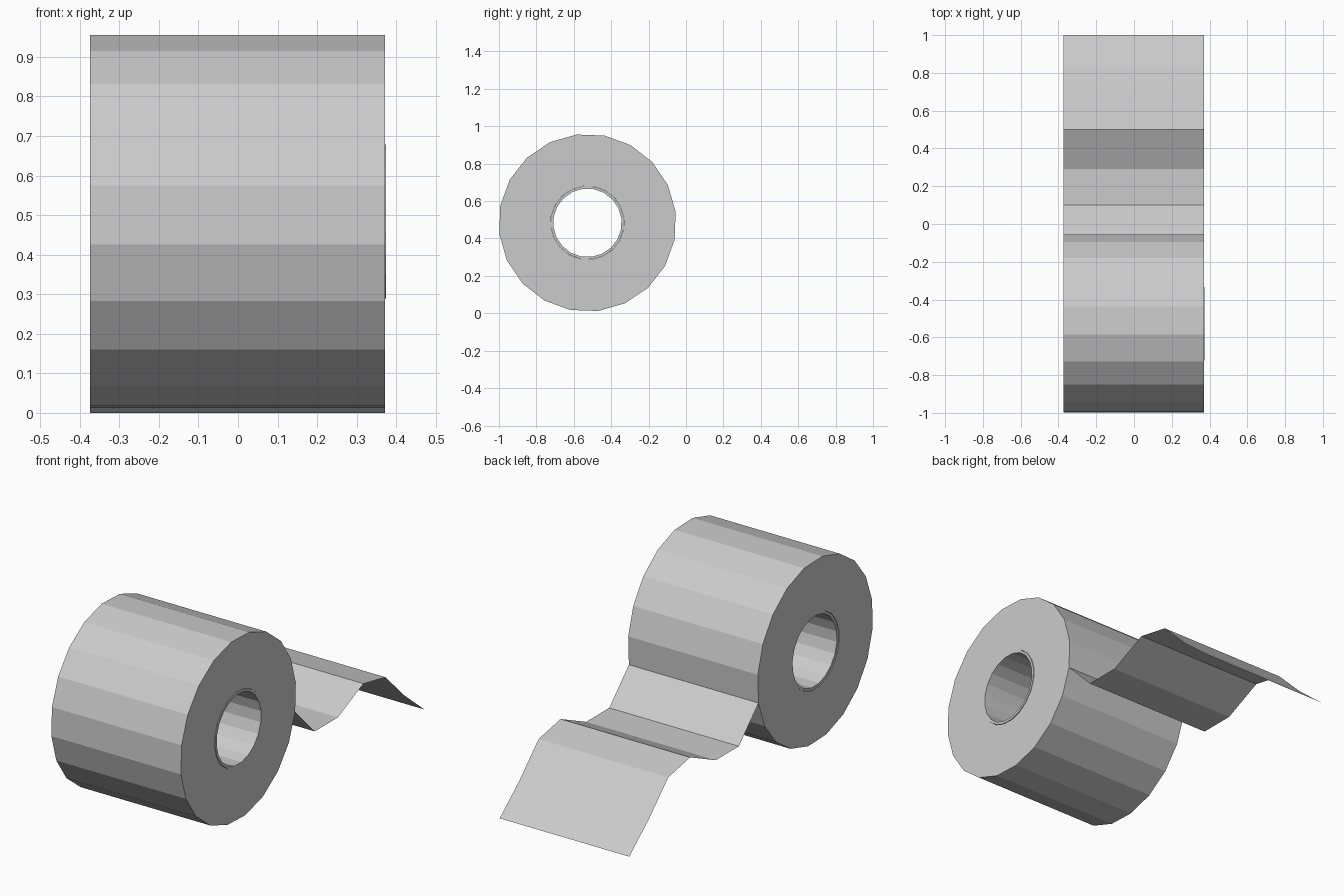
import bpy, bmesh, math

if "Cube" in bpy.data.objects:
    bpy.data.objects.remove(bpy.data.objects["Cube"])

CY, CZ = -0.527, 0.484      # roll axis
SIDES, START = 20, math.radians(7)


def make_object(name, bm):
    mesh = bpy.data.meshes.new(name)
    bm.to_mesh(mesh)
    bm.free()
    obj = bpy.data.objects.new(name, mesh)
    bpy.context.collection.objects.link(obj)
    return obj


def tube(name, r_out, r_in, x0, x1):
    """Flat-faced hollow cylinder along x."""
    bm = bmesh.new()
    section = [(r_out, x0), (r_out, x1), (r_in, x1), (r_in, x0)]
    rings = []
    for i in range(SIDES):
        a = START + 2 * math.pi * i / SIDES
        rings.append([bm.verts.new((x, CY + r * math.cos(a), CZ + r * math.sin(a)))
                      for r, x in section])
    for i in range(SIDES):
        a, b = rings[i], rings[(i + 1) % SIDES]
        for j in range(4):
            k = (j + 1) % 4
            bm.faces.new((a[j], b[j], b[k], a[k]))
    bmesh.ops.recalc_face_normals(bm, faces=bm.faces)
    return make_object(name, bm)


# Wound paper and the cardboard core that sits 3 mm to one side
tube("paper_roll", 0.475, 0.197, -0.374, 0.371)
tube("core", 0.196, 0.183, -0.371, 0.374)

# Loose sheet leaving the back of the roll
profile = [(-0.061, 0.393), (0.10, 0.230), (0.29, 0.230), (0.50, 0.325),
           (0.68, 0.290), (0.837, 0.135), (1.0, 0.0)]
bm = bmesh.new()
rows = [(bm.verts.new((-0.374, y, z)), bm.verts.new((0.371, y, z))) for y, z in profile]
for a, b in zip(rows, rows[1:]):
    bm.faces.new((a[0], a[1], b[1], b[0]))
make_object("loose_sheet", bm)
